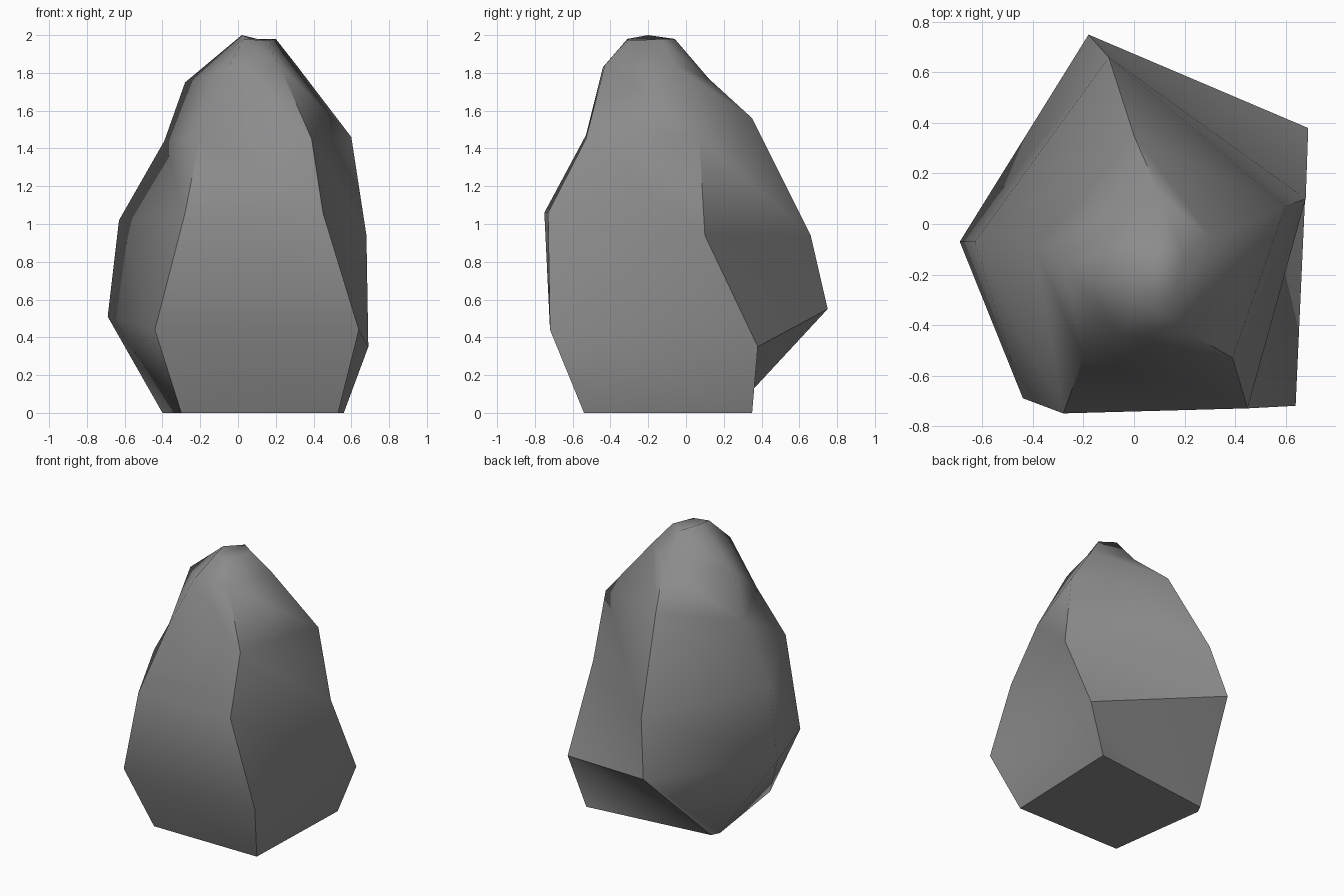
import bpy, bmesh

if "Cube" in bpy.data.objects:
    bpy.data.objects.remove(bpy.data.objects["Cube"])

# five rough corner columns (right-back, back, left, front-left, front-right), ring by ring upward
RINGS = [
    [(.56, .35, 0), (-.37, .24, 0), (-.40, .18, 0), (-.30, -.54, 0), (.53, -.54, 0)],
    [(.69, .38, .35), (-.18, .75, .55), (-.69, -.07, .51), (-.44, -.69, .44), (.64, -.72, .44)],
    [(.68, .10, .94), (-.10, .66, .94), (-.63, -.07, 1.02), (-.28, -.75, 1.06), (.45, -.73, 1.06)],
    [(.60, .07, 1.46), (0, .35, 1.56), (-.39, -.10, 1.44), (-.20, -.53, 1.47), (.39, -.53, 1.45)],
    [(.31, -.06, 1.84), (.10, .12, 1.77), (-.28, -.15, 1.75), (-.05, -.44, 1.83), (.22, -.43, 1.84)],
    [(.20, -.13, 1.98), (.10, -.06, 1.98), (.02, -.20, 2.0), (.03, -.31, 1.98), (.15, -.30, 1.97)],
]

bm = bmesh.new()
rings = [[bm.verts.new(p) for p in ring] for ring in RINGS]

# faceted sides, split into triangles along the weathered diagonals
for low, high in zip(rings, rings[1:]):
    for i in range(5):
        j = (i + 1) % 5
        bm.faces.new((low[i], low[j], high[i]))
        bm.faces.new((low[j], high[j], high[i]))

# flat base and blunt tip
bm.faces.new(rings[0][::-1])
bm.faces.new(rings[-1])
bmesh.ops.recalc_face_normals(bm, faces=bm.faces)

mesh = bpy.data.meshes.new("boulder")
bm.to_mesh(mesh)
bm.free()
boulder = bpy.data.objects.new("boulder", mesh)
bpy.context.collection.objects.link(boulder)

# single stone colour
stone = bpy.data.materials.new("stone grey")
stone.diffuse_color = (.26, .26, .265, 1)
stone.use_nodes = True
stone.node_tree.nodes["Principled BSDF"].inputs["Base Color"].default_value = stone.diffuse_color
mesh.materials.append(stone)

# soft faces, crisp at the strong ridges
bpy.context.view_layer.objects.active = boulder
boulder.select_set(True)
bpy.ops.object.shade_smooth_by_angle(angle=1.05)
